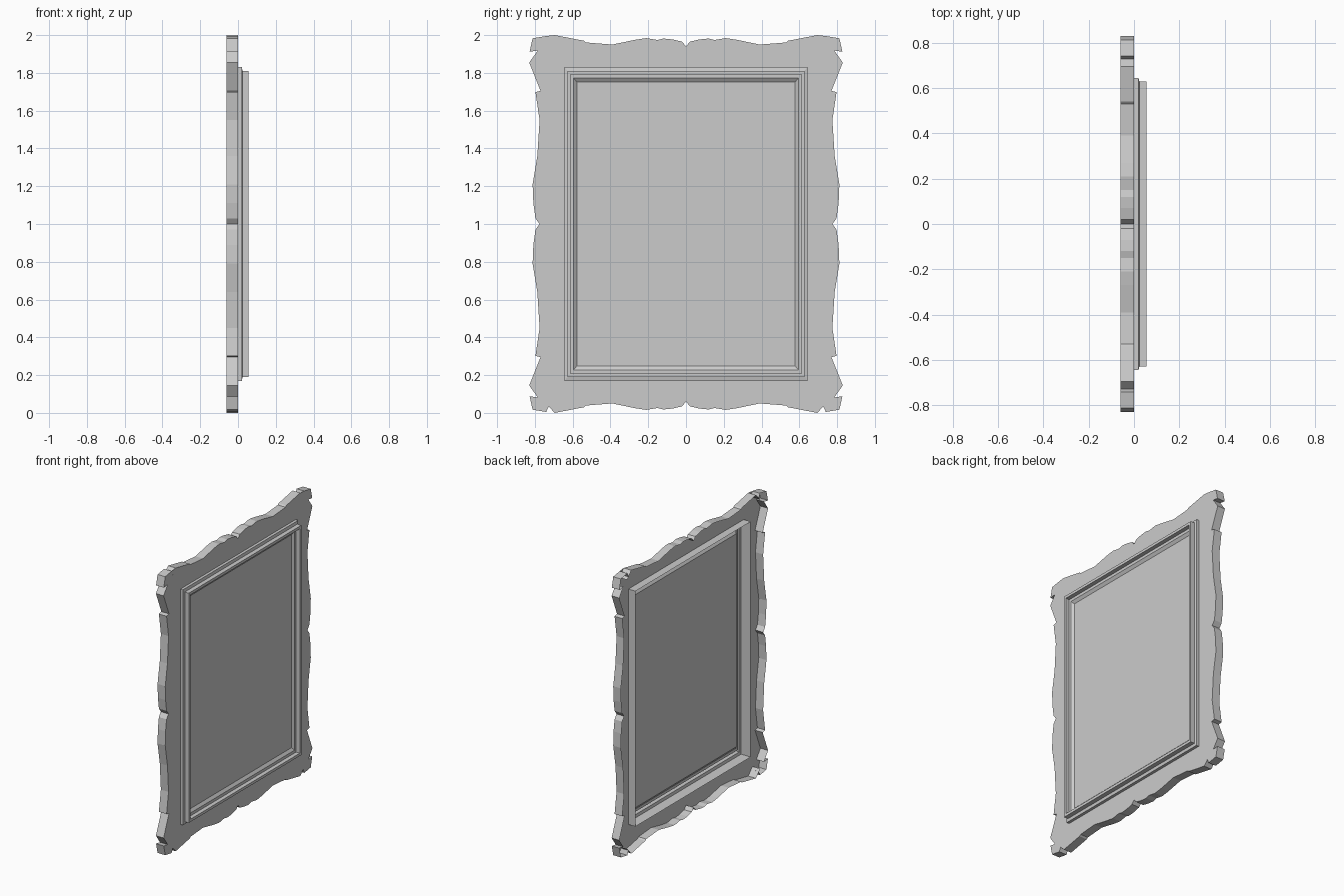
import bpy, bmesh

if "Cube" in bpy.data.objects:
    bpy.data.objects.remove(bpy.data.objects["Cube"])

ZC = 1.0      # mid height
BACK = -0.06  # rear of the open shell

# One quarter of the scalloped outline (y, z), top centre to side centre
quarter = [(0, 1.94), (0.02, 1.965), (0.07, 1.977), (0.12, 1.982), (0.15, 1.974),
           (0.21, 1.984), (0.27, 1.975), (0.39, 1.95), (0.53, 1.961), (0.54, 1.97),
           (0.695, 2.0), (0.742, 1.95), (0.727, 1.965), (0.74, 1.995), (0.812, 1.983),
           (0.828, 1.912), (0.785, 1.918), (0.83, 1.855), (0.77, 1.705), (0.797, 1.698),
           (0.775, 1.55), (0.787, 1.36), (0.812, 1.21), (0.808, 1.11),
           (0.797, 1.03), (0.775, 1.0)]


def mirrored_outline():
    right = quarter + [(y, 2 * ZC - z) for y, z in quarter[-2::-1]]
    return right + [(-y, z) for y, z in right[-2:0:-1]]


def rect(hy, hz):
    return [(-hy, ZC - hz), (hy, ZC - hz), (hy, ZC + hz), (-hy, ZC + hz)]


def add_loop(bm, pts, x):
    return [bm.verts.new((x, y, z)) for y, z in pts]


def bridge(bm, a, b):
    n = len(a)
    for i in range(n):
        bm.faces.new((a[i], a[(i + 1) % n], b[(i + 1) % n], b[i]))


def finish(bm, name):
    bmesh.ops.recalc_face_normals(bm, faces=bm.faces)
    me = bpy.data.meshes.new(name)
    bm.to_mesh(me)
    bm.free()
    ob = bpy.data.objects.new(name, me)
    bpy.context.collection.objects.link(ob)


# Ornate border: front sheet with a rectangular opening and an outer rim, open behind
bm = bmesh.new()
outer = add_loop(bm, mirrored_outline(), 0)
hole = add_loop(bm, rect(0.643, 0.831), 0)
edges = [bm.edges.new((l[i], l[(i + 1) % len(l)]))
         for l in (outer, hole) for i in range(len(l))]
bmesh.ops.triangle_fill(bm, edges=edges, use_beauty=True, normal=(1, 0, 0))
bridge(bm, outer, add_loop(bm, mirrored_outline(), BACK))
finish(bm, "ornate_border")

# Stepped moulding (x, half width, half height) running inwards, closed by the panel
profile = [(-0.055, 0.643, 0.831), (0.02, 0.643, 0.831), (0.024, 0.628, 0.811),
           (0.055, 0.628, 0.811), (0.055, 0.611, 0.792), (0.026, 0.611, 0.792),
           (0.026, 0.595, 0.772), (0.012, 0.578, 0.752)]
bm = bmesh.new()
loops = [add_loop(bm, rect(hy, hz), x) for x, hy, hz in profile]
for a, b in zip(loops, loops[1:]):
    bridge(bm, a, b)
bm.faces.new(loops[-1])
finish(bm, "moulding_and_panel")
